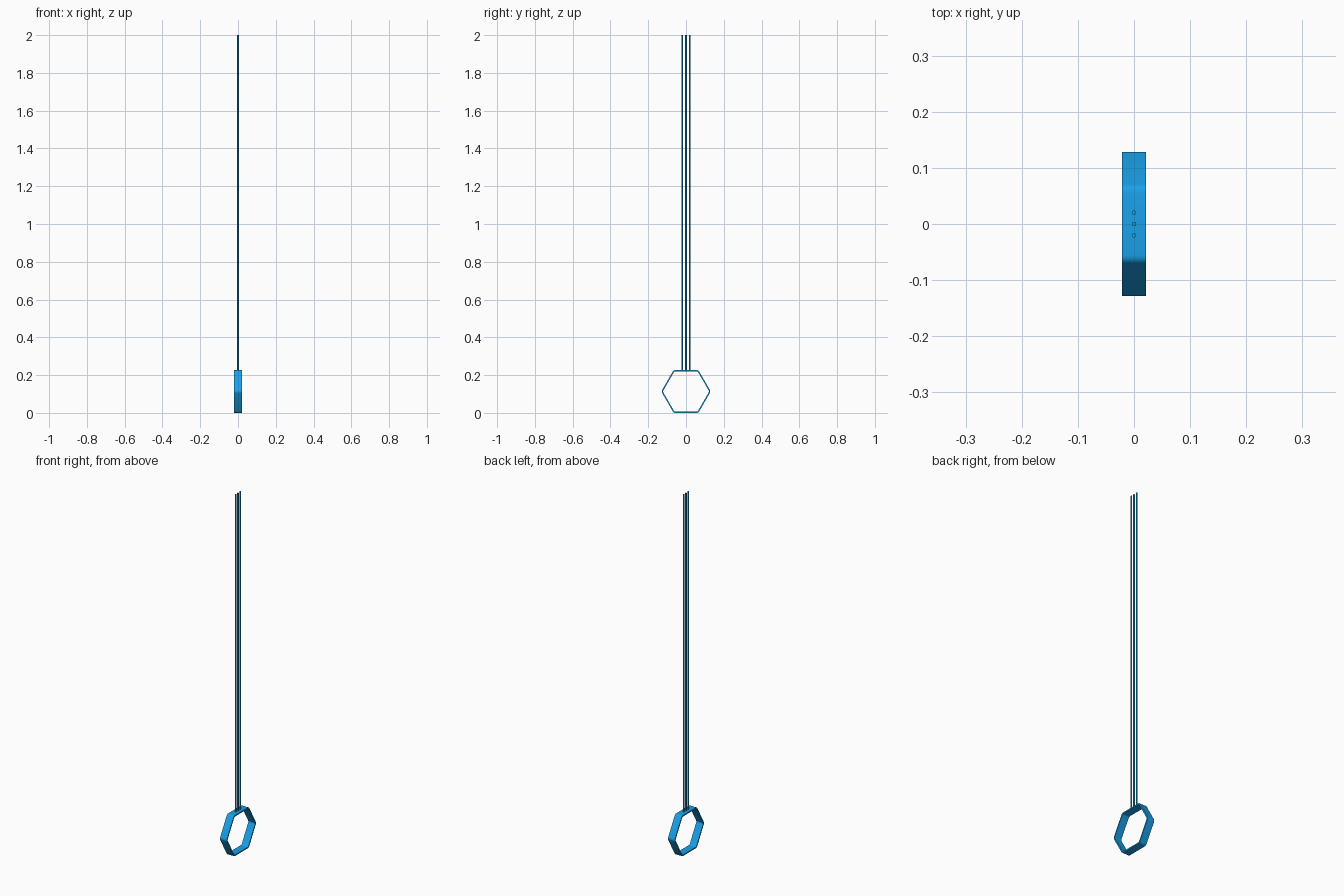
import bpy, bmesh
from math import sin, cos, pi, sqrt

if "Cube" in bpy.data.objects:
    bpy.data.objects.remove(bpy.data.objects["Cube"])

HALF_WIDTH = 0.021
APOTHEM = 0.1135
WALL = 0.007
CORNER = 0.017
ROD_R = 0.004
SEG = 4

mat = bpy.data.materials.new("blue")
mat.diffuse_color = (0.01, 0.36, 0.82, 1)
mat.use_nodes = True
mat.node_tree.nodes["Principled BSDF"].inputs["Base Color"].default_value = mat.diffuse_color


def finish(obj, name, angle):
    obj.name = name
    obj.data.materials.append(mat)
    bpy.ops.object.select_all(action='DESELECT')
    obj.select_set(True)
    bpy.context.view_layer.objects.active = obj
    bpy.ops.object.shade_smooth_by_angle(angle=angle)


def rounded_hex(apothem, r):
    """Hexagon outline in y/z with rounded corners, flat top and bottom."""
    d = (apothem - r) * 2 / sqrt(3)
    pts = []
    for k in range(6):
        a = k * pi / 3
        for i in range(SEG + 1):
            t = a - pi / 6 + i * pi / 3 / SEG
            pts.append((d * cos(a) + r * cos(t), APOTHEM + d * sin(a) + r * sin(t)))
    return pts


# Hexagonal hoop: outer and inner outlines joined into a thin band
outer, inner = rounded_hex(APOTHEM, CORNER), rounded_hex(APOTHEM - WALL, CORNER - WALL)
bm = bmesh.new()
loops = [[bm.verts.new((x, y, z)) for y, z in outline]
         for x, outline in ((-HALF_WIDTH, outer), (HALF_WIDTH, outer),
                            (HALF_WIDTH, inner), (-HALF_WIDTH, inner))]
n = len(outer)
for a, b in zip(loops, loops[1:] + loops[:1]):
    for i in range(n):
        j = (i + 1) % n
        bm.faces.new((a[i], a[j], b[j], b[i]))
bmesh.ops.recalc_face_normals(bm, faces=bm.faces)
mesh = bpy.data.meshes.new("hex_hoop")
bm.to_mesh(mesh)
bm.free()
hoop = bpy.data.objects.new("hex_hoop", mesh)
bpy.context.collection.objects.link(hoop)
finish(hoop, "hex_hoop", pi / 6)

# Three parallel hanging rods rising from the top of the hoop
bottom, top = 2 * APOTHEM - WALL / 2, 2.0
for name, y in (("front_rod", -0.02), ("middle_rod", 0), ("back_rod", 0.02)):
    bpy.ops.mesh.primitive_cylinder_add(vertices=16, radius=ROD_R, depth=top - bottom,
                                        location=(0, y, (top + bottom) / 2))
    finish(bpy.context.object, name, pi / 6)
